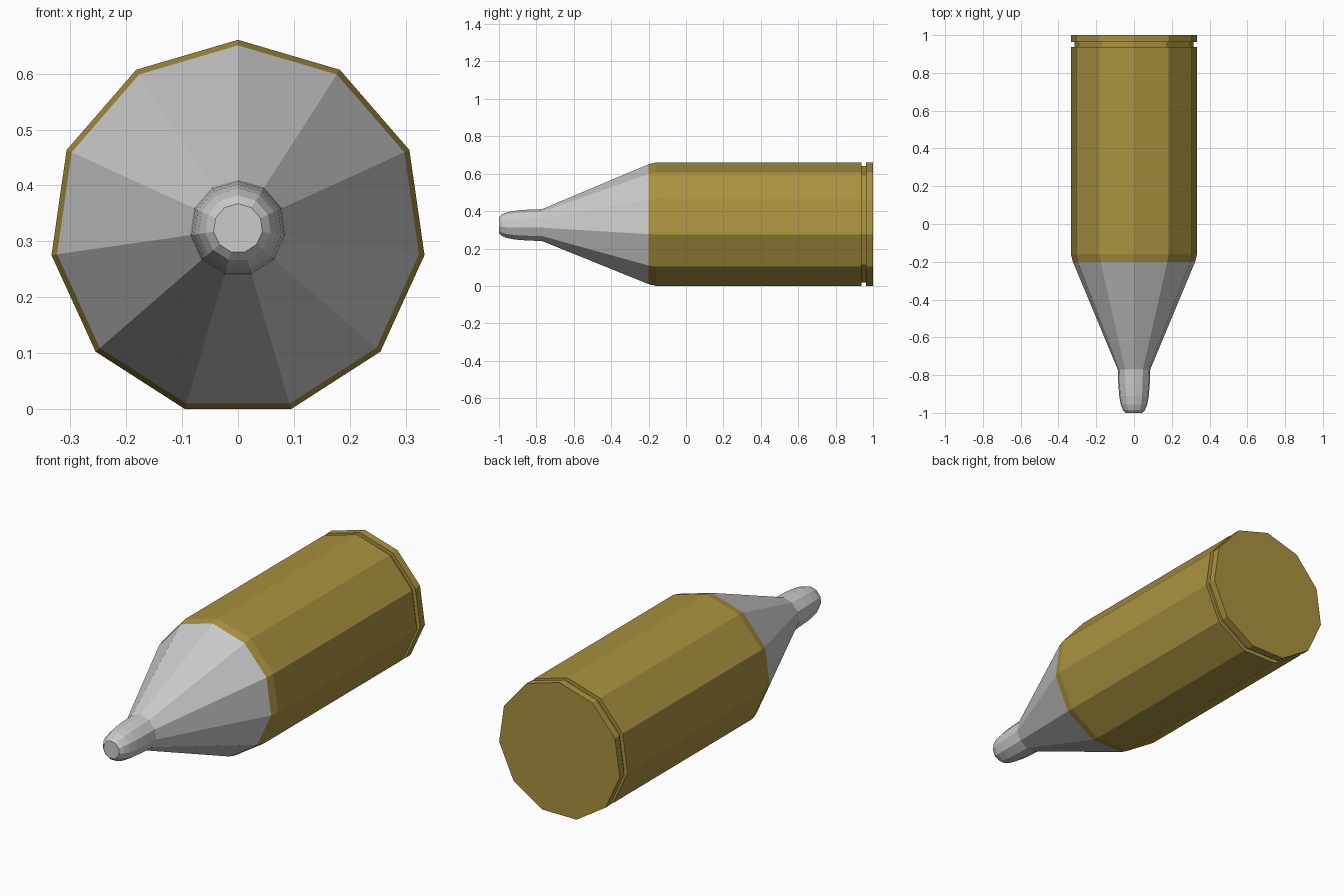
import bpy, bmesh
from math import sin, cos, pi

if "Cube" in bpy.data.objects:
    bpy.data.objects.remove(bpy.data.objects["Cube"])

SIDES = 11
RADIUS = 0.337
AXIS_Z = RADIUS * cos(pi / SIDES)   # lowest flat rests on z = 0


def lathe(name, profile, cap_front=False, cap_back=False, color=None):
    """Loft 11-sided rings along y; profile is (y, radius) from front to back."""
    bm = bmesh.new()
    rings = []
    for y, r in profile:
        rings.append([bm.verts.new((r * sin(2 * pi * k / SIDES), y,
                                    AXIS_Z + r * cos(2 * pi * k / SIDES)))
                      for k in range(SIDES)])
    for a, b in zip(rings, rings[1:]):
        for k in range(SIDES):
            n = (k + 1) % SIDES
            bm.faces.new((a[k], b[k], b[n], a[n]))
    if cap_front:
        bm.faces.new(rings[0])
    if cap_back:
        bm.faces.new(rings[-1][::-1])
    bm.normal_update()
    # profile runs along +y, so flip if the first side faces the axis
    f = bm.faces[:][0]
    c = f.calc_center_median()
    if f.normal.x * c.x + f.normal.z * (c.z - AXIS_Z) < 0:
        bmesh.ops.reverse_faces(bm, faces=bm.faces[:])
    bmesh.ops.recalc_face_normals(bm, faces=bm.faces[:])
    mesh = bpy.data.meshes.new(name)
    bm.to_mesh(mesh)
    bm.free()
    ob = bpy.data.objects.new(name, mesh)
    bpy.context.collection.objects.link(ob)
    if color:
        mat = bpy.data.materials.new(name + "_material")
        mat.diffuse_color = color
        mat.use_nodes = True
        mat.node_tree.nodes["Principled BSDF"].inputs["Base Color"].default_value = mat.diffuse_color
        mesh.materials.append(mat)
    return ob


# Brass case with shoulder, extractor groove and rim
lathe("case", [(-0.2, 0.327), (-0.16, RADIUS), (0.938, RADIUS),
               (0.938, 0.318), (0.963, 0.318), (0.963, RADIUS),
               (1.0, RADIUS)],
      cap_back=True, color=(0.40, 0.29, 0.05, 1))

# Grey cone and rounded, blunt tip
lathe("nose", [(-1.0, 0.044), (-0.985, 0.059), (-0.955, 0.071),
               (-0.91, 0.079), (-0.85, 0.084), (-0.77, 0.087),
               (-0.2, 0.327)],
      cap_front=True)
